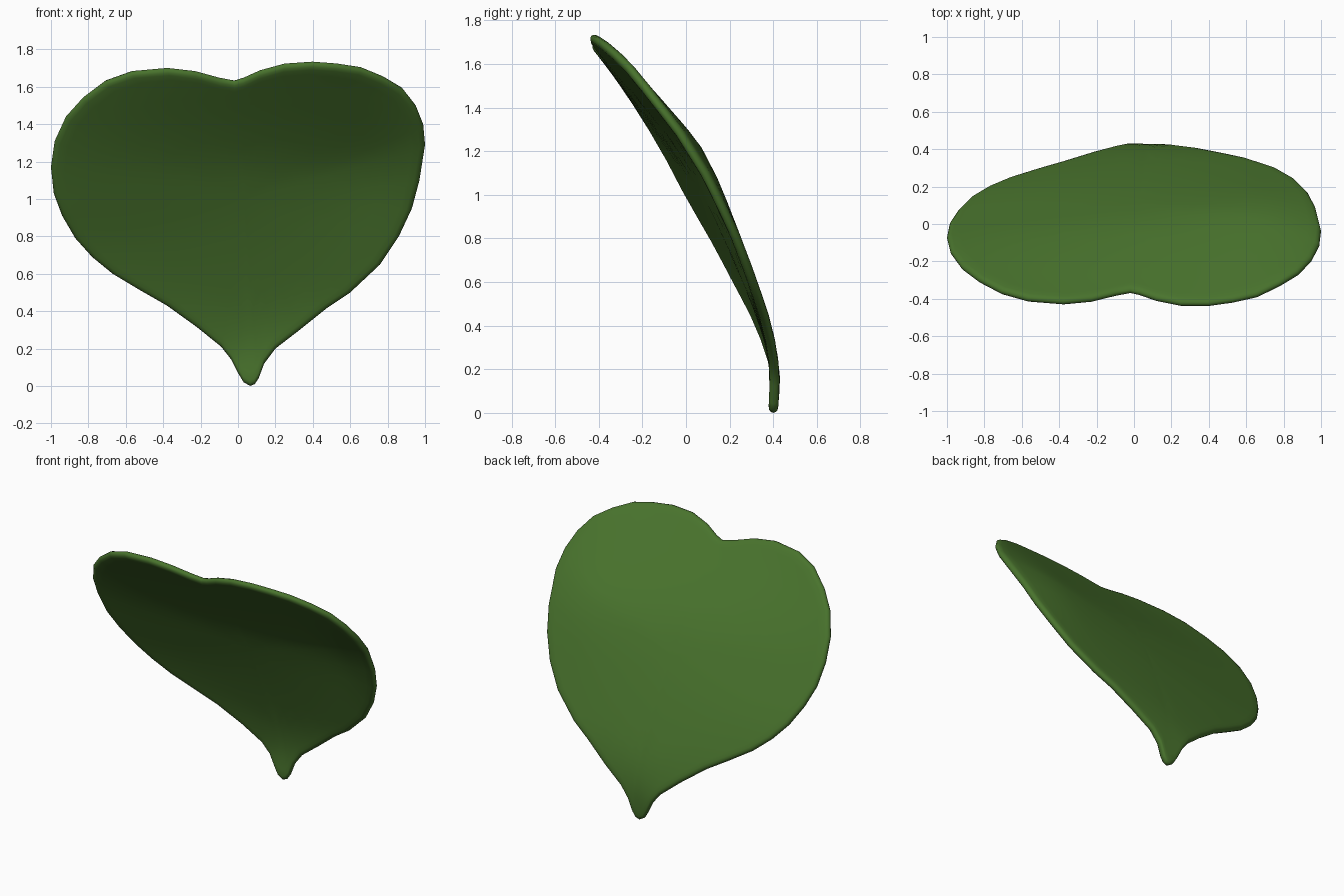
import bpy, bmesh, math
from mathutils import Vector

if "Cube" in bpy.data.objects:
    bpy.data.objects.remove(bpy.data.objects["Cube"])

# Heart outline in the front view (x, z), clockwise from the tip
OUTLINE = [(.065, .0), (.03, .02), (0, .07), (-.035, .14), (-.09, .21), (-.22, .315), (-.38, .43),
           (-.52, .51), (-.67, .60), (-.78, .69), (-.87, .79), (-.94, .91), (-.985, 1.03),
           (-1, 1.17), (-.98, 1.31), (-.92, 1.44), (-.83, 1.54), (-.71, 1.63), (-.57, 1.68),
           (-.38, 1.697), (-.23, 1.68), (-.1, 1.645), (-.02, 1.63), (.03, 1.645), (.12, 1.685),
           (.25, 1.72), (.4, 1.73), (.53, 1.72), (.66, 1.70), (.78, 1.65), (.88, 1.59),
           (.95, 1.50), (.99, 1.40), (1, 1.29), (.97, 1.1), (.93, .95), (.86, .8), (.76, .65),
           (.6, .5), (.48, .42), (.33, .3), (.2, .2), (.14, .12), (.11, .04), (.09, .01)]
# Depth (y) of the leaf along its left edge, middle and right edge, every 0.2 in z
LEFT = [.40, .405, .335, .235, .13, .015, -.09, -.21, -.345, -.485]
MID = [.40, .405, .362, .283, .195, .098, -.012, -.165, -.335, -.51]
RIGHT = [.40, .405, .37, .305, .24, .178, .095, -.075, -.27, -.46]
CURL = [0, 0, 0, 0, -.01, -.045, -.07, -.045, -.005, 0]   # right rim bends forward
HALF = .022
CENTRE = Vector((.03, 1.0))


def smooth(tab, z):
    t = min(max(z / .2, 0), len(tab) - 1.001)
    i = int(t)
    f = t - i
    p1, p2 = tab[i], tab[i + 1]
    p0 = tab[i - 1] if i else p1
    p3 = tab[i + 2] if i + 2 < len(tab) else 2 * p2 - p1
    return p1 + .5 * f * (p2 - p0 + f * (2*p0 - 5*p1 + 4*p2 - p3 + f * (3*(p1 - p2) + p3 - p0)))


def span(z):
    z = min(max(z, .03), 1.6)
    xs = []
    for a, b in zip(OUTLINE, OUTLINE[1:] + OUTLINE[:1]):
        if (a[1] - z) * (b[1] - z) < 0:
            xs.append(a[0] + (b[0] - a[0]) * (z - a[1]) / (b[1] - a[1]))
    return (min(xs), max(xs)) if xs else (0, .12)


def depth(x, z):
    x0, x1 = span(z + 1e-5)
    u = min(max((2 * x - x0 - x1) / (x1 - x0), -1), 1)
    l, m, r = smooth(LEFT, z), smooth(MID, z), smooth(RIGHT, z)
    bend = smooth(CURL, z) * max(0, (u - .6) / .4) ** 2
    return m + u * (r - l) / 2 + u * u * ((l + r) / 2 - m) + bend


def leaf_point(x, z, offset):
    e = .03
    fx = (depth(x + e, z) - depth(x - e, z)) / (2 * e)
    fz = (depth(x, z + e) - depth(x, z - e)) / (2 * e)
    n = Vector((-fx, 1, -fz)).normalized()
    return Vector((x, depth(x, z), z)) + n * offset


# Leaf blade: concentric rings on both faces, meeting in a rounded rim
bm = bmesh.new()
N = len(OUTLINE)


def ring(scale, inset, offset):
    verts = []
    for o in OUTLINE:
        d = Vector(o) - CENTRE
        p = CENTRE + d * scale - d.normalized() * inset
        verts.append(bm.verts.new(leaf_point(p.x, p.y, offset)))
    return verts


levels = [(s, 0, HALF) for s in (.15, .3, .45, .6, .7, .78, .86, .93)]
levels += [(1, .028, HALF), (1, .013, HALF * .85), (1, .004, HALF * .5)]
rim = ring(1, 0, 0)
for side in (1, -1):
    rings = [ring(s, i, side * h) for s, i, h in levels] + [rim]
    mid = bm.verts.new(leaf_point(CENTRE.x, CENTRE.y, side * HALF))
    for k in range(N):
        j = (k + 1) % N
        bm.faces.new((mid, rings[0][k], rings[0][j]))
        for a, b in zip(rings, rings[1:]):
            bm.faces.new((a[k], b[k], b[j], a[j]))
bmesh.ops.recalc_face_normals(bm, faces=bm.faces)
for f in bm.faces:
    f.smooth = True
mesh = bpy.data.meshes.new("leaf")
bm.to_mesh(mesh)
bm.free()

green = bpy.data.materials.new("leaf green")
green.diffuse_color = (.066, .172, .026, 1)
green.use_nodes = True
green.node_tree.nodes["Principled BSDF"].inputs["Base Color"].default_value = green.diffuse_color
mesh.materials.append(green)
leaf = bpy.data.objects.new("leaf", mesh)
bpy.context.collection.objects.link(leaf)
